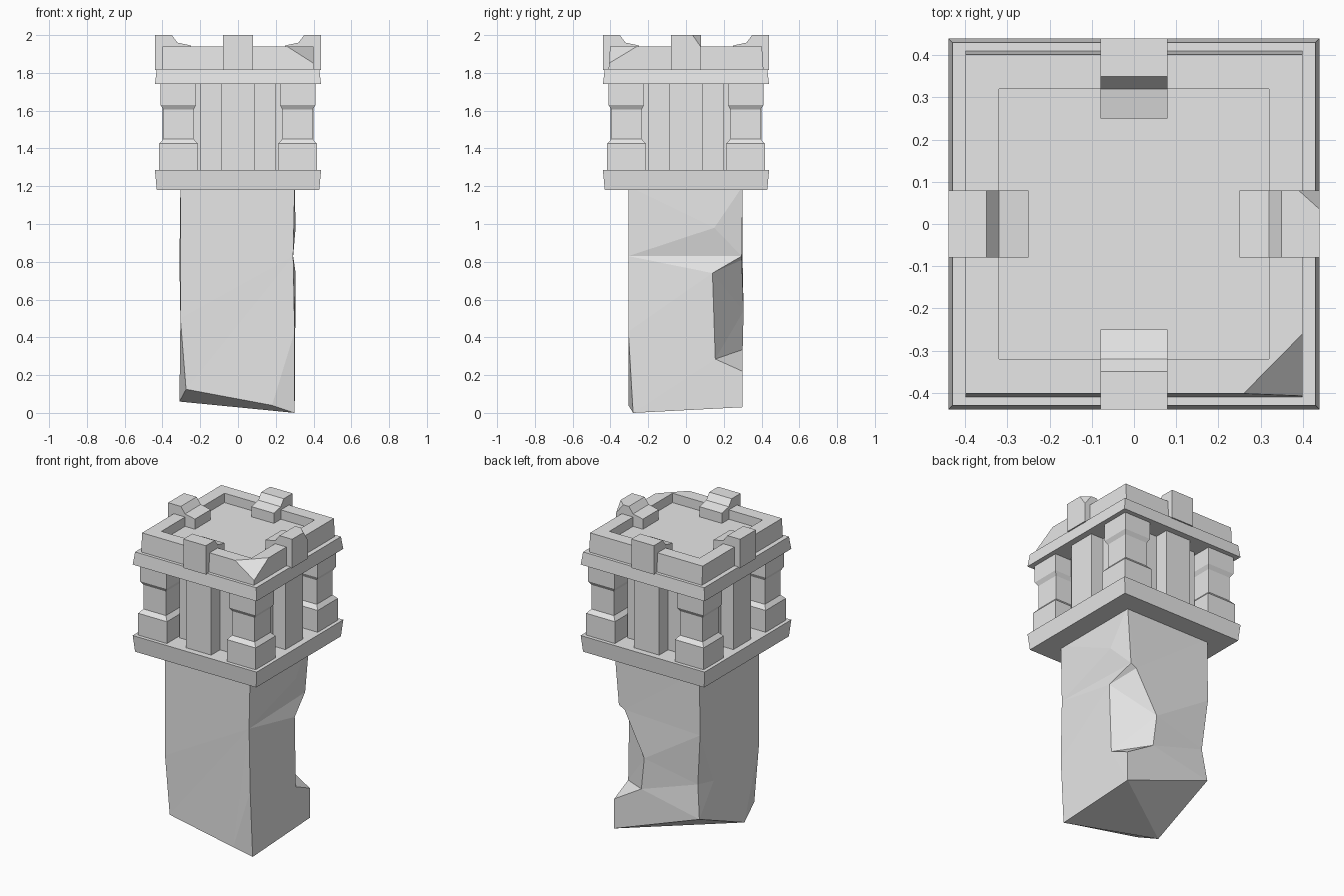
import bpy, bmesh
from mathutils import Vector, Matrix
from math import pi

cube = bpy.data.objects.get("Cube")
if cube:
    bpy.data.objects.remove(cube, do_unlink=True)

stone = bpy.data.materials.new("grey stone")
stone.use_nodes = True
stone.diffuse_color = (0.8, 0.8, 0.8, 1)
stone.node_tree.nodes["Principled BSDF"].inputs["Base Color"].default_value = (0.8, 0.8, 0.8, 1)


def finish(name, bm):
    bmesh.ops.recalc_face_normals(bm, faces=bm.faces)
    mesh = bpy.data.meshes.new(name)
    bm.to_mesh(mesh)
    bm.free()
    mesh.materials.append(stone)
    obj = bpy.data.objects.new(name, mesh)
    bpy.context.collection.objects.link(obj)
    return obj


def loft(bm, levels):
    """Stack rectangles (x0, x1, y0, y1, z) into a closed solid."""
    rings = []
    for x0, x1, y0, y1, z in levels:
        rings.append([bm.verts.new((x, y, z)) for x, y in ((x0, y0), (x1, y0), (x1, y1), (x0, y1))])
    for a, b in zip(rings, rings[1:]):
        for i in range(4):
            j = (i + 1) % 4
            bm.faces.new((a[i], a[j], b[j], b[i]))
    bm.faces.new(rings[0])
    bm.faces.new(rings[-1])


def block(name, *levels):
    bm = bmesh.new()
    loft(bm, levels)
    return finish(name, bm)


def square(h, z):
    return (-h, h, -h, h, z)


def chip(bm, a, b, c):
    """Slice off the corner outside the plane through three points."""
    a, b, c = Vector(a), Vector(b), Vector(c)
    n = (b - a).cross(c - a).normalized()
    if n.dot(a - Vector((0, 0, 1.8))) < 0:
        n = -n
    bmesh.ops.bisect_plane(bm, geom=bm.verts[:] + bm.edges[:] + bm.faces[:],
                           plane_co=a, plane_no=n, clear_outer=True)
    bmesh.ops.holes_fill(bm, edges=[e for e in bm.edges if e.is_boundary], sides=0)


# Broken shaft: top corners, then points along each worn edge
points = {
    "tfl": (-.305, -.305, 1.2), "tfr": (.3, -.305, 1.2), "tbr": (.3, .3, 1.2), "tbl": (-.305, .3, 1.2),
    "G": (-.305, -.305, .5), "F": (-.275, -.3, .125), "B": (.18, -.305, .04), "A": (.3, -.28, .0),
    "O": (.3, -.305, .43), "H": (.292, -.305, .83), "I": (.305, .15, .98), "J": (.305, .14, .74),
    "K": (.302, .155, .285), "L": (.3, .3, .22), "E": (.3, .3, .03), "P": (.27, .295, .83),
    "Q": (.23, .295, .81), "R": (.083, .305, .54), "S": (.107, .3, .335), "D": (-.305, .3, .25),
    "U": (-.28, .28, .46), "V": (-.31, .3, .79), "W": (-.295, .14, .435), "C": (-.31, -.15, .06),
}
sides = {
    "front": "tfl G H, tfl H tfr, G F H, F B H, B O H, B A O",
    "right": "tfr H I, tfr I tbr, I P tbr, H P I, H J P, H O J, O K J, O A K, A E K, E L K",
    "back": "tbr P Q, tbr Q tbl, Q V tbl, Q R V, R U V, R S U, S D U, S L D, L E D",
    "left": "tbl V tfl, V G tfl, V W G, V U W, U D W, D C W, W C G, G C F",
    "base": "E A C, E C D, A B C, B F C",
    "notch": "J P Q, J Q R, J R K, K R S, K S L",
    "top": "tfl tfr tbr tbl",
}
bm = bmesh.new()
verts = {k: bm.verts.new(p) for k, p in points.items()}
for spec in sides.values():
    for face in spec.split(","):
        bm.faces.new([verts[k] for k in face.split()])
finish("shaft", bm)

# Platform and cornice
block("platform", square(.43, 1.18), square(.44, 1.285))
block("cornice", square(.44, 1.74), square(.43, 1.82))

# Core of the chamber, cross shaped, with a raised panel on every side
for name, half, reach in (("core", .2, .31), ("panel", .09, .4)):
    block(name + "_across", (-reach, reach, -half, half, 1.28), (-reach, reach, -half, half, 1.745))
    block(name + "_along", (-half, half, -reach, reach, 1.28), (-half, half, -reach, reach, 1.745))

# Corner pillars
pillar = [(.213, .417, 1.28), (.213, .417, 1.425), (.235, .395, 1.45),
          (.235, .395, 1.605), (.222, .41, 1.63), (.222, .41, 1.745)]
for sx, xname in ((-1, "right"), (1, "left")):
    for sy, yname in ((-1, "front"), (1, "back")):
        block(f"{yname}_{xname}_pillar", *[(sx * a, sx * b, sy * a, sy * b, z) for a, b, z in pillar])

# Parapet with sunken floor and one chipped corner
bm = bmesh.new()
loft(bm, [(-.4, .4, -.41, .41, 1.815), (-.4, .4, -.402, .402, 1.94),
          square(.32, 1.94), square(.32, 1.88)])
chip(bm, (.26, -.402, 1.94), (.4, -.26, 1.94), (.4, -.409, 1.85))
finish("parapet", bm)

# Merlons at the middle of each side
profile = [(.25, 1.83), (.44, 1.815), (.44, 2), (.35, 2), (.32, 1.96), (.25, 1.945)]
for i, name in enumerate(("left", "back", "right", "front")):
    bm = bmesh.new()
    face = bm.faces.new([bm.verts.new((x, -.08, z)) for x, z in profile])
    ext = bmesh.ops.extrude_face_region(bm, geom=[face], use_keep_orig=True)
    bmesh.ops.translate(bm, vec=(0, .16, 0),
                        verts=[g for g in ext["geom"] if isinstance(g, bmesh.types.BMVert)])
    bmesh.ops.recalc_face_normals(bm, faces=bm.faces)
    if i == 0:
        chip(bm, (.39, .08, 2), (.44, .035, 2), (.44, .08, 1.935))
    bmesh.ops.rotate(bm, verts=bm.verts, matrix=Matrix.Rotation(i * pi / 2, 3, "Z"))
    finish(name + "_merlon", bm)
